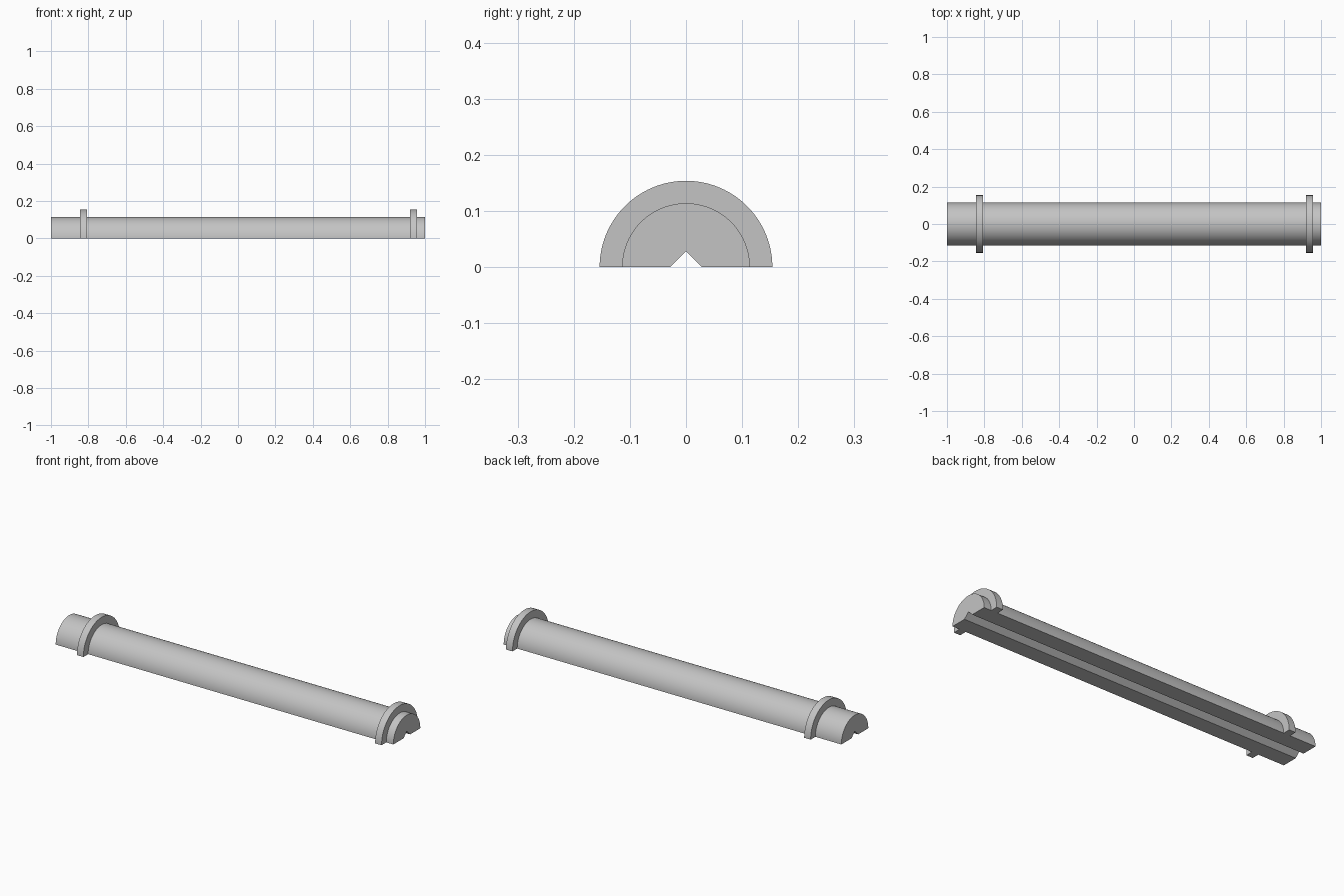
import bpy
import bmesh
from math import sin, cos, pi, radians

cube = bpy.data.objects.get("Cube")
if cube:
    bpy.data.objects.remove(cube, do_unlink=True)

ROD_R, COLLAR_R, GROOVE = 0.114, 0.154, 0.028
SEGMENTS = 48

grey = bpy.data.materials.new("light grey")
grey.use_nodes = True
colour = (0.55, 0.55, 0.55, 1)
grey.diffuse_color = colour
grey.node_tree.nodes["Principled BSDF"].inputs["Base Color"].default_value = colour


def half_arc(radius):
    """Points (y, z) of a half circle from +y over the top to -y."""
    return [(radius * cos(pi * i / SEGMENTS), radius * sin(pi * i / SEGMENTS))
            for i in range(SEGMENTS + 1)]


def extrude_profile(name, profile, x0, x1):
    """Sweep a closed y-z profile along x."""
    bm = bmesh.new()
    face = bm.faces.new([bm.verts.new((x0, y, z)) for y, z in profile])
    swept = bmesh.ops.extrude_face_region(bm, geom=[face], use_keep_orig=True)
    verts = [v for v in swept["geom"] if isinstance(v, bmesh.types.BMVert)]
    bmesh.ops.translate(bm, verts=verts, vec=(x1 - x0, 0, 0))
    bmesh.ops.recalc_face_normals(bm, faces=bm.faces)
    mesh = bpy.data.meshes.new(name)
    bm.to_mesh(mesh)
    bm.free()
    mesh.materials.append(grey)
    obj = bpy.data.objects.new(name, mesh)
    bpy.context.collection.objects.link(obj)
    bpy.ops.object.select_all(action="DESELECT")
    obj.select_set(True)
    bpy.context.view_layer.objects.active = obj
    bpy.ops.object.shade_smooth_by_angle(angle=radians(30))
    return obj


# Half-round rod with a V groove along its flat underside
groove = [(-GROOVE, 0), (0, GROOVE), (GROOVE, 0)]
extrude_profile("half_rod", half_arc(ROD_R) + groove, -1, 1)

# Raised collars wrapped around the rod
collar = half_arc(COLLAR_R) + half_arc(ROD_R)[::-1]
for name, x in (("right_collar", -0.827), ("left_collar", 0.939)):
    extrude_profile(name, collar, x - 0.019, x + 0.019)
